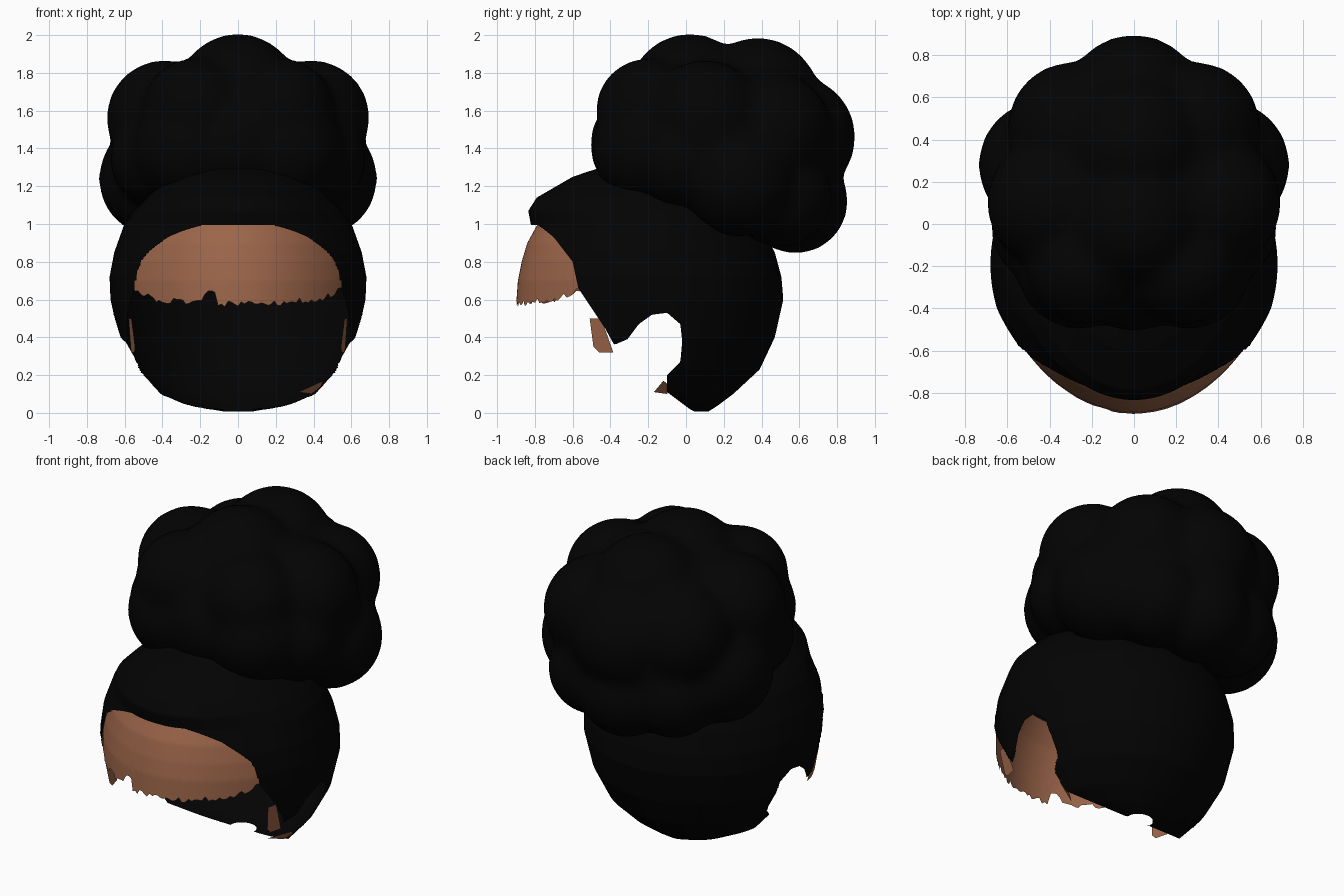
import bpy, bmesh, math, random
from mathutils import Matrix, Vector
from mathutils.geometry import intersect_point_line

if "Cube" in bpy.data.objects:
    bpy.data.objects.remove(bpy.data.objects["Cube"])

random.seed(4)


def material(name, rgb):
    m = bpy.data.materials.new(name)
    m.diffuse_color = (*rgb, 1)
    m.use_nodes = True
    m.node_tree.nodes["Principled BSDF"].inputs["Base Color"].default_value = m.diffuse_color
    return m


HAIR = material("black hair", (0.0009, 0.0009, 0.0009))
SKIN = material("brown skin", (0.33, 0.13, 0.067))

# Head sections: height, front y, back y, half width
HEAD = [(0.008, -0.02, 0.12, 0.08), (0.04, -0.30, 0.17, 0.27), (0.1, -0.50, 0.25, 0.41),
        (0.23, -0.72, 0.39, 0.53), (0.4, -0.85, 0.47, 0.63), (0.6, -0.88, 0.515, 0.675),
        (0.72, -0.89, 0.505, 0.68), (0.85, -0.88, 0.47, 0.655), (0.99, -0.82, 0.40, 0.605),
        (1.07, -0.835, 0.36, 0.55), (1.14, -0.79, 0.30, 0.48), (1.25, -0.60, 0.20, 0.36),
        (1.30, -0.45, 0.10, 0.27), (1.36, -0.20, -0.10, 0.05)]
FOREHEAD = [(0.3, -0.86, 0.45, 0.61), (0.56, -0.90, 0.50, 0.655), (0.7, -0.89, 0.50, 0.66),
            (0.8, -0.87, 0.50, 0.65), (0.9, -0.84, 0.46, 0.62), (1.0, -0.785, 0.40, 0.575),
            (1.06, -0.75, 0.35, 0.52)]

# Side outline (y, z) of the face and ear opening
OPENING = [(-2, -1), (0.02, -1), (0.02, 0.02), (-0.1, 0.11), (-0.1, 0.2), (-0.03, 0.27),
           (-0.02, 0.38), (-0.03, 0.47), (-0.1, 0.53), (-0.18, 0.52), (-0.25, 0.47),
           (-0.31, 0.39), (-0.38, 0.36), (-0.43, 0.45), (-0.53, 0.6), (-0.57, 0.66),
           (-0.6, 0.8), (-0.7, 0.93), (-0.75, 0.97), (-0.785, 0.995), (-2, 0.995)]


def section(table, z):
    """Centre y, depth radius and half width at height z."""
    for a, b in zip(table, table[1:]):
        if z <= b[0]:
            break
    t = min(max((z - a[0]) / (b[0] - a[0]), 0), 1)
    f, k, w = (a[i] + (b[i] - a[i]) * t for i in (1, 2, 3))
    return (f + k) / 2, (k - f) / 2, w


def point(table, ang, z):
    """Oval section that narrows a little towards the brow."""
    c, r, w = section(table, z)
    w *= 1 - 0.15 * max(0, math.cos(ang) - 0.3)
    return (w * math.sin(ang), c - r * math.cos(ang), z)


def inside(poly, y, z):
    hit = False
    for (y1, z1), (y2, z2) in zip(poly, poly[1:] + poly[:1]):
        if (z1 > z) != (z2 > z) and y < y1 + (z - z1) * (y2 - y1) / (z2 - z1):
            hit = not hit
    return hit


def snap(bm):
    """Pull the stepped border onto the opening outline."""
    for v in [v for v in bm.verts if v.is_boundary]:
        p = Vector((v.co.y, v.co.z, 0))
        best = None
        for a, b in zip(OPENING[2:-1], OPENING[3:]):
            a, b = Vector((*a, 0)), Vector((*b, 0))
            t = min(max(intersect_point_line(p, a, b)[1], 0), 1)
            q = a.lerp(b, t)
            if best is None or (q - p).length < (best - p).length:
                best = q
        if (best - p).length < 0.025:
            v.co.y, v.co.z = best.x, best.y


def finish(name, bm, mat, smooth=True):
    me = bpy.data.meshes.new(name)
    bm.to_mesh(me)
    bm.free()
    me.materials.append(mat)
    for p in me.polygons:
        p.use_smooth = smooth
    ob = bpy.data.objects.new(name, me)
    bpy.context.collection.objects.link(ob)
    return ob


def sheet(name, table, angles, rows, heights, mat, drop, tidy=False):
    """Grid of points around the head, without the faces that drop() picks."""
    bm = bmesh.new()
    grid = [[bm.verts.new(point(table, a, heights(a, i / rows))) for a in angles]
            for i in range(rows + 1)]
    for lo, hi in zip(grid, grid[1:]):
        for j in range(len(angles) - 1):
            bm.faces.new((lo[j], lo[j + 1], hi[j + 1], hi[j]))
    bmesh.ops.remove_doubles(bm, verts=bm.verts, dist=0.0003)
    gone = [f for f in bm.faces if drop(f.calc_center_median())]
    bmesh.ops.delete(bm, geom=gone, context='FACES')
    if tidy:
        snap(bm)
    return finish(name, bm, mat)


# Scalp hair: thin shell open at the face and ears
z0, z1 = HEAD[0][0], HEAD[-1][0]
sheet("scalp_hair", HEAD, [2 * math.pi * i / 240 for i in range(241)], 160,
      lambda a, t: z0 + (z1 - z0) * t, HAIR,
      lambda p: inside(OPENING, p.y, p.z), True)

# Forehead skin: tucked under the hairline, ragged along the bottom
span = [-1.05 + 2.1 * i / 70 for i in range(71)]
ragged = {a: 0.555 + 0.03 * min(abs(a), 1) + random.uniform(0, 0.035)
          + 0.25 * max(0, abs(a) - 0.8) + (0.06 if -0.31 < a < -0.18 else 0) for a in span}
sheet("forehead", FOREHEAD, span, 40,
      lambda a, t: ragged[a] + (1.03 - ragged[a]) * t, SKIN,
      lambda p: not inside(OPENING, p.y - 0.03, p.z - 0.02))


# Small skin slivers beside the sideburns and under the jaw
def sliver(name, points):
    bm = bmesh.new()
    bm.faces.new([bm.verts.new(p) for p in points])
    finish(name, bm, SKIN, False)


CHEEK = [(-0.51, 0.50), (-0.49, 0.35), (-0.46, 0.32), (-0.385, 0.32), (-0.42, 0.42), (-0.45, 0.50)]
for side, label in ((1, "right"), (-1, "left")):
    sliver("cheek_" + label, [(side * (0.55 + 0.16 * (z - 0.32) + 0.25 * (y + 0.45)), y, z)
                              for y, z in CHEEK[::side]])
sliver("jaw_sliver", [(0.32, -0.17, 0.11), (0.39, -0.10, 0.10), (0.44, -0.08, 0.14),
                      (0.45, -0.12, 0.17)])

# Puffy bun: overlapping lumps fused into one soft mass (x, y, z, radius)
MIDDLE = [(0, 0.02, 1.68, 0.33), (0, 0.38, 1.66, 0.33), (0, -0.2, 1.42, 0.31),
          (0, 0.57, 1.46, 0.33), (0, 0.58, 1.12, 0.28)]
PAIRS = [(0.39, 0.1, 1.56, 0.31), (0.43, 0.28, 1.24, 0.31), (0.23, -0.2, 1.6, 0.28),
         (0.26, -0.2, 1.4, 0.30), (0.41, -0.02, 1.35, 0.27), (0.29, 0.46, 1.5, 0.31),
         (0.27, 0.5, 1.15, 0.275), (0.21, 0.15, 1.56, 0.31), (0.2, 0.42, 1.3, 0.34),
         (0.4, 0.17, 1.4, 0.28), (0.13, -0.12, 1.54, 0.33)]
lumps = MIDDLE + PAIRS + [(-x, y, z, r) for x, y, z, r in PAIRS]
bm = bmesh.new()
for x, y, z, r in lumps:
    bmesh.ops.create_icosphere(bm, subdivisions=3, radius=r, matrix=Matrix.Translation((x, y, z)))
bmesh.ops.create_icosphere(bm, subdivisions=4, radius=1,
                           matrix=Matrix.Translation((0, 0.18, 1.42)) @ Matrix.Diagonal((0.60, 0.60, 0.48, 1)))
bun = finish("hair_bun", bm, HAIR)
fuse = bun.modifiers.new("fuse", 'REMESH')
fuse.mode = 'VOXEL'
fuse.voxel_size = 0.035
fuse.use_smooth_shade = True
soft = bun.modifiers.new("soften", 'SMOOTH')
soft.factor = 0.5
soft.iterations = 6
